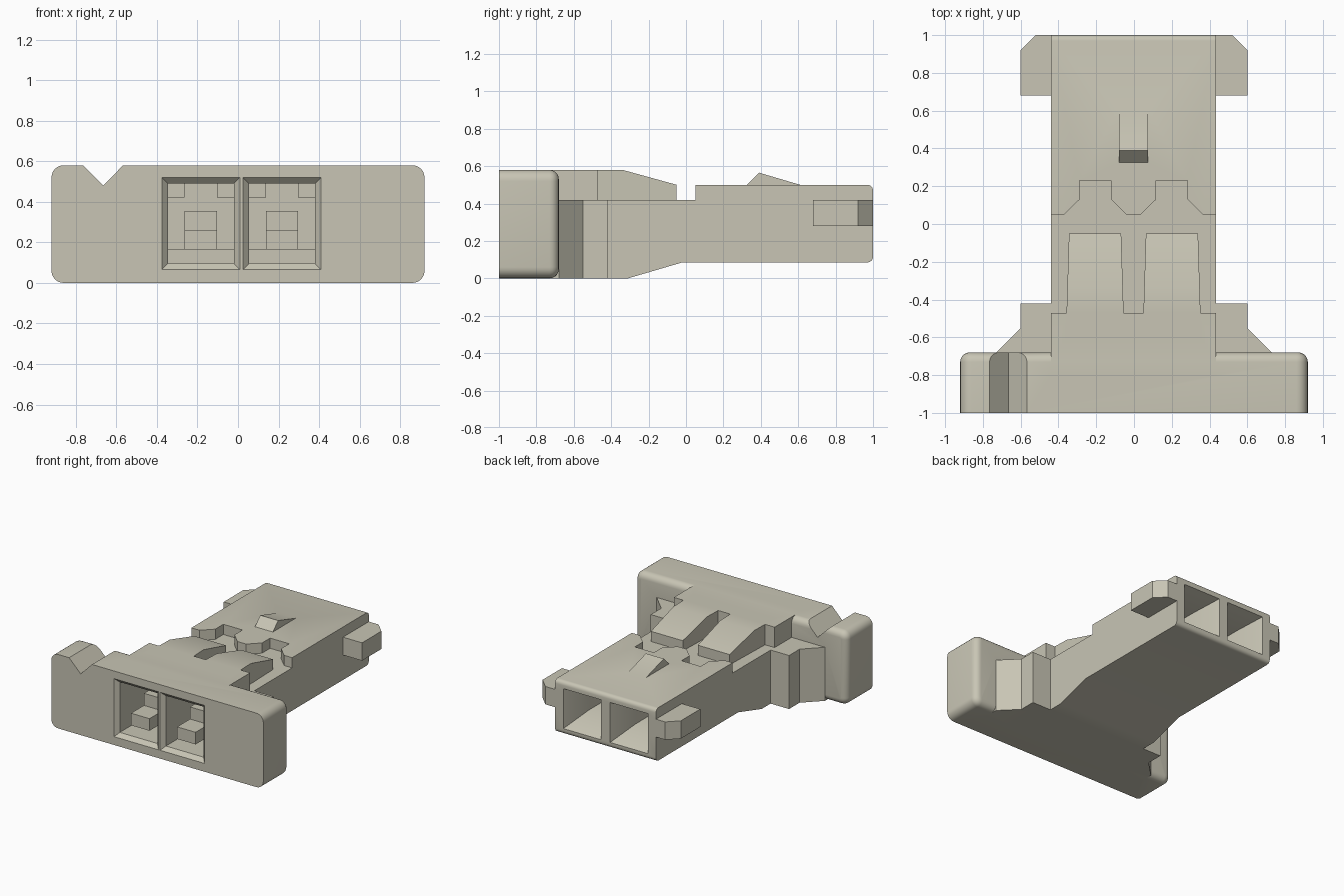
import bpy, bmesh, math
from mathutils import Vector

old = bpy.data.objects.get("Cube")
if old:
    bpy.data.objects.remove(old, do_unlink=True)

# Single beige plastic
mat = bpy.data.materials.new("beige_plastic")
mat.use_nodes = True
colour = (0.58, 0.56, 0.46, 1)
mat.diffuse_color = colour
bsdf = next(n for n in mat.node_tree.nodes if n.type == 'BSDF_PRINCIPLED')
bsdf.inputs["Base Color"].default_value = colour
bsdf.inputs["Roughness"].default_value = 0.6


def finish(name, bm):
    bmesh.ops.recalc_face_normals(bm, faces=bm.faces)
    me = bpy.data.meshes.new(name)
    bm.to_mesh(me)
    bm.free()
    me.materials.append(mat)
    ob = bpy.data.objects.new(name, me)
    bpy.context.collection.objects.link(ob)
    return ob


def loft(name, ring_a, ring_b):
    """Closed solid between two matching rings of points."""
    bm = bmesh.new()
    a = [bm.verts.new(p) for p in ring_a]
    b = [bm.verts.new(p) for p in ring_b]
    bm.faces.new(a)
    bm.faces.new(b)
    for i in range(len(a)):
        j = (i + 1) % len(a)
        bm.faces.new((a[i], a[j], b[j], b[i]))
    return finish(name, bm)


def prism(name, pts, axis, lo, hi):
    """Extrude a flat profile along an axis."""
    place = {'x': lambda p, t: (t, p[0], p[1]),
             'y': lambda p, t: (p[0], t, p[1]),
             'z': lambda p, t: (p[0], p[1], t)}[axis]
    return loft(name, [place(p, lo) for p in pts], [place(p, hi) for p in pts])


def duct(name, cx, front, rear):
    """Straight or tapered box along y; each end is (y, half width, z0, z1)."""
    def ring(e):
        y, h, z0, z1 = e
        return [(cx - h, y, z0), (cx + h, y, z0), (cx + h, y, z1), (cx - h, y, z1)]
    return loft(name, ring(front), ring(rear))


def combine(target, tool, operation):
    mod = target.modifiers.new("combine", 'BOOLEAN')
    mod.operation = operation
    mod.solver = 'EXACT'
    mod.object = tool
    with bpy.context.temp_override(object=target, active_object=target):
        bpy.ops.object.modifier_apply(modifier=mod.name)
    bpy.data.objects.remove(tool, do_unlink=True)


def arc(cx, cy, r, start):
    return [(cx + r * math.cos(math.radians(start + a)),
             cy + r * math.sin(math.radians(start + a))) for a in (0, 22.5, 45, 67.5, 90)]


# Front flange with rounded corners and rounded rear rim
bm = bmesh.new()
bmesh.ops.create_cube(bm, size=1)
for v in bm.verts:
    v.co = Vector((v.co.x * 1.84, v.co.y * 0.32 - 0.84, v.co.z * 0.58 + 0.29))
edges = [e for e in bm.edges if abs(e.verts[0].co.y - e.verts[1].co.y) > 0.1]
bmesh.ops.bevel(bm, geom=edges, offset=0.06, segments=6, profile=0.5, affect='EDGES')
edges = [e for e in bm.edges if all(v.co.y > -0.681 for v in e.verts)]
bmesh.ops.bevel(bm, geom=edges, offset=0.05, segments=5, profile=0.5, affect='EDGES')
housing = finish("connector_housing", bm)

# Main body from its side profile
side = ([(-0.8, 0), (-0.31, 0), (-0.02, 0.085)] + arc(0.97, 0.115, 0.03, -90)
        + arc(0.97, 0.47, 0.03, 0) + [(-0.47, 0.5), (-0.47, 0.58), (-0.8, 0.58)])
body = prism("body", side, 'x', -0.44, 0.435)

# Stepped recess across the top, with two notches in its rear edge
zigzag = [(-0.5, -0.47), (-0.5, 0.05)]
for cx in (-0.205, 0.2):
    zigzag += [(cx - 0.165, 0.05), (cx - 0.083, 0.13), (cx - 0.083, 0.23),
               (cx + 0.083, 0.23), (cx + 0.083, 0.13), (cx + 0.165, 0.05)]
zigzag += [(0.5, 0.05), (0.5, -0.47)]
combine(body, prism("recess_cutter", zigzag, 'z', 0.42, 0.7), 'DIFFERENCE')
combine(housing, body, 'UNION')

# Side shoulders and rear clips
for s in (-1, 1):
    shoulder = [(0.3, -0.8), (0.73, -0.8), (0.73, -0.68), (0.6, -0.55), (0.6, -0.42), (0.3, -0.42)]
    clip = [(0.3, 0.68), (0.6, 0.68), (0.6, 0.92), (0.52, 1.0), (0.3, 1.0)]
    for name, pts, z0, z1 in (("shoulder", shoulder, 0, 0.42), ("clip", clip, 0.28, 0.42)):
        combine(housing, prism(name, [(s * x, y) for x, y in pts], 'z', z0, z1), 'UNION')

# Two sloping, slightly tapered ribs in the recess
rib_side = [(-0.6, 0.3), (-0.05, 0.3), (-0.05, 0.5), (-0.34, 0.58), (-0.6, 0.58)]
for cx in (-0.206, 0.201):
    rings = [[(cx + s * (0.138 - 0.031 * (y + 0.05)), y, z) for y, z in rib_side] for s in (-1, 1)]
    combine(housing, loft("rib", *rings), 'UNION')

# Latch wedge on the rear deck
wedge = [(0.325, 0.5), (0.39, 0.565), (0.61, 0.5), (0.61, 0.4), (0.325, 0.4)]
combine(housing, prism("latch_wedge", wedge, 'x', -0.08, 0.075), 'UNION')

# Key notch in the flange
notch = [(-0.785, 0.6), (-0.665, 0.48), (-0.547, 0.6)]
combine(housing, prism("notch_cutter", notch, 'y', -1.1, -0.5), 'DIFFERENCE')

# Front sockets with bevelled mouths, stepped ends and terminal blocks
for cx in (-0.183, 0.217):
    cuts = [((-1.005, 0.198, 0.06, 0.525), (-0.97, 0.163, 0.095, 0.49)),
            ((-0.98, 0.163, 0.095, 0.49), (-0.65, 0.163, 0.095, 0.49)),
            ((-0.70, 0.163, 0.165, 0.42), (-0.53, 0.163, 0.165, 0.42)),
            ((-0.70, 0.08, 0.35, 0.49), (-0.53, 0.08, 0.35, 0.49))]
    for front, rear in cuts:
        combine(housing, duct("socket_cutter", cx, front, rear), 'DIFFERENCE')
    for y, z0, z1 in ((-0.95, 0.165, 0.26), (-0.79, 0.165, 0.355)):
        combine(housing, duct("terminal_block", cx, (y, 0.08, z0, z1), (-0.5, 0.08, z0, z1)), 'UNION')

# Rear funnels narrowing to contact passages
for cx in (-0.206, 0.2):
    for front, rear in (((0.80, 0.085, 0.22, 0.385), (1.005, 0.166, 0.129, 0.446)),
                        ((0.45, 0.085, 0.22, 0.385), (0.82, 0.085, 0.22, 0.385))):
        combine(housing, duct("funnel_cutter", cx, front, rear), 'DIFFERENCE')

# Smooth the rounded edges and keep the others crisp
bpy.ops.object.select_all(action='DESELECT')
housing.select_set(True)
bpy.context.view_layer.objects.active = housing
bpy.ops.object.shade_smooth_by_angle(angle=math.radians(28))
